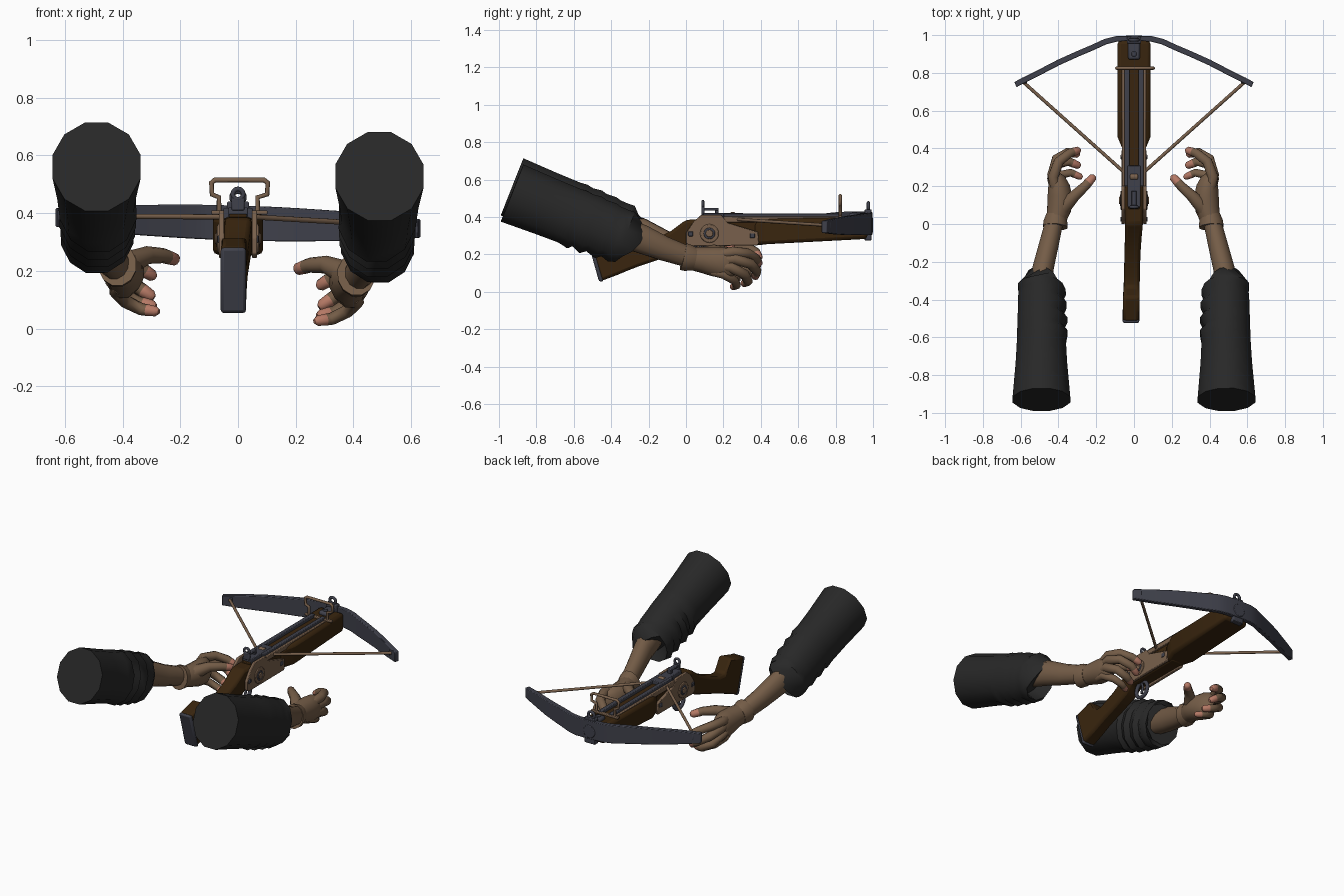
import bpy, math
from mathutils import Vector

old = bpy.data.objects.get("Cube")
if old:
    bpy.data.objects.remove(old)


def material(name, rgb):
    m = bpy.data.materials.new(name)
    m.use_nodes = True
    m.diffuse_color = (*rgb, 1)
    m.node_tree.nodes["Principled BSDF"].inputs["Base Color"].default_value = (*rgb, 1)
    return m


CLOTH = material("charcoal cloth", (.021, .021, .021))
GLOVE = material("brown leather", (.175, .108, .063))
SKIN = material("skin", (.46, .19, .13))
WOOD = material("dark wood", (.041, .0185, .0045))
STEEL = material("blue steel", (.05, .052, .07))
TAN = material("bronze", (.19, .118, .072))


def finish(ob, mat, angle=40, bevel=0):
    ob.data.materials.append(mat)
    if bevel:
        b = ob.modifiers.new("bevel", "BEVEL")
        b.width, b.segments = bevel, 2
    bpy.ops.object.select_all(action="DESELECT")
    ob.select_set(True)
    bpy.context.view_layer.objects.active = ob
    bpy.ops.object.shade_smooth_by_angle(angle=math.radians(angle))
    return ob


def skin_rings(name, rings, mat, angle=40, bevel=0):
    """Join equal-sized rings of points into a capped solid."""
    n = len(rings[0])
    faces = [tuple(range(n)), tuple(range(len(rings) * n - n, len(rings) * n))]
    for i in range(len(rings) - 1):
        for j in range(n):
            k = (j + 1) % n
            faces.append((i * n + j, i * n + k, i * n + n + k, i * n + n + j))
    me = bpy.data.meshes.new(name)
    me.from_pydata([tuple(p) for r in rings for p in r], [], faces)
    ob = bpy.data.objects.new(name, me)
    bpy.context.collection.objects.link(ob)
    bpy.context.view_layer.objects.active = ob
    bpy.ops.object.select_all(action="DESELECT")
    ob.select_set(True)
    bpy.ops.object.mode_set(mode="EDIT")
    bpy.ops.mesh.select_all(action="SELECT")
    bpy.ops.mesh.normals_make_consistent(inside=False)
    bpy.ops.object.mode_set(mode="OBJECT")
    return finish(ob, mat, angle, bevel)


def loft(name, path, radii, mat, sides=12, angle=50):
    """Elliptical rings square to a path; radii are (across, upright)."""
    pts = [Vector(p) for p in path]
    rings = []
    for i, p in enumerate(pts):
        t = pts[min(i + 1, len(pts) - 1)] - pts[max(i - 1, 0)]
        q = t.to_track_quat("Z", "Y")
        a, b = radii[i]
        rings.append([p + q @ Vector((a * math.cos(u), b * math.sin(u), 0))
                      for u in (math.tau * (j + .5) / sides for j in range(sides))])
    return skin_rings(name, rings, mat, angle)


def box(name, x, y, z, mat, bevel=.004):
    rings = [[(x[0], v, z[0]), (x[1], v, z[0]), (x[1], v, z[1]), (x[0], v, z[1])] for v in y]
    return skin_rings(name, rings, mat, 30, bevel)


def plate(name, outline, x0, x1, mat, bevel=.004):
    return skin_rings(name, [[(x, y, z) for y, z in outline] for x in (x0, x1)], mat, 30, bevel)


def disc(name, loc, r, depth, mat, rot=(0, math.pi / 2, 0)):
    bpy.ops.mesh.primitive_cylinder_add(vertices=20, radius=r, depth=depth, location=loc, rotation=rot)
    bpy.context.object.name = name
    return finish(bpy.context.object, mat, 40, .004)


def hoop(name, loc, r, thick, mat, rot):
    bpy.ops.mesh.primitive_torus_add(major_radius=r, minor_radius=thick, major_segments=20,
                                     minor_segments=8, location=loc, rotation=rot)
    bpy.context.object.name = name
    return finish(bpy.context.object, mat, 60)


def wire(name, path, r, mat):
    cu = bpy.data.curves.new(name, "CURVE")
    cu.dimensions, cu.bevel_depth, cu.bevel_resolution = "3D", r, 2
    cu.use_fill_caps = True
    sp = cu.splines.new("POLY")
    sp.points.add(len(path) - 1)
    for pt, co in zip(sp.points, path):
        pt.co = (*co, 1)
    ob = bpy.data.objects.new(name, cu)
    bpy.context.collection.objects.link(ob)
    cu.materials.append(mat)


# Arms: sleeve, forearm, fingerless glove
FINGERS = {
    "index": [(.405, .19, .2), (.418, .25, .212), (.388, .33, .205), (.33, .375, .178), (.285, .39, .15)],
    "middle": [(.405, .19, .17), (.422, .26, .175), (.398, .345, .15), (.338, .38, .112), (.29, .37, .08)],
    "ring": [(.405, .17, .14), (.422, .24, .132), (.398, .315, .092), (.338, .332, .056), (.285, .31, .045)],
    "pinky": [(.4, .14, .11), (.412, .2, .095), (.378, .26, .06), (.325, .272, .034), (.275, .25, .027)],
    "thumb": [(.39, .05, .18), (.355, .1, .2), (.305, .15, .222), (.25, .2, .22), (.208, .247, .207)],
}
SLEEVE = [(0, .158, .17), (.3, .141, .163), (.5, .134, .16), (.57, .138, .168), (.62, .126, .154),
          (.69, .137, .168), (.74, .123, .152), (.82, .134, .163), (.87, .122, .147),
          (.93, .129, .154), (.99, .122, .148), (1, .106, .13)]

for side, s in (("left", 1), ("right", -1)):
    def place(pts):
        lift = 0 if s > 0 else .033
        return [(s * (x + lift * .25 * (y + .925)), y, z + lift) for x, y, z in pts]

    a, b = Vector((.49, -.93, .528)), Vector((.486, -.32, .287))
    folds = [a.lerp(b, t) + Vector((.005 * (-1) ** i, 0, .004 * (-1) ** i)) * (t > .5)
             for i, (t, _, _) in enumerate(SLEEVE)]
    loft(side + "_sleeve", place(folds), [r[1:] for r in SLEEVE], CLOTH)
    loft(side + "_forearm", place([(.495, -.4, .34), (.477, -.24, .283), (.447, -.12, .232), (.41, .03, .18)]),
         [(.06, .085), (.058, .079), (.054, .067), (.048, .056)], GLOVE)
    loft(side + "_glove_cuff", place([(.41, -.015, .188), (.408, .01, .182), (.402, .045, .175)]),
         [(.067, .076), (.065, .074), (.056, .064)], GLOVE)
    loft(side + "_palm", place([(.405, .02, .18), (.388, .08, .172), (.383, .14, .163),
                                (.388, .195, .155), (.398, .24, .15), (.405, .268, .152)]),
         [(.054, .062), (.066, .07), (.068, .08), (.06, .085), (.045, .078), (.02, .055)], GLOVE)
    for name, path in FINGERS.items():
        base, end = Vector(path[-2]), Vector(path[-1])
        path = path[:-1] + [base.lerp(end, .4), end, end + (end - base).normalized() * .012]
        r = .022 if name == "pinky" else .027 if name == "thumb" else .0255
        scale = (1.7, 1.5, 1.15, .97, .93, .8, .4) if name == "thumb" else (1.15, 1.15, 1.08, .97, .93, .8, .4)
        f = loft(f"{side}_{name}_finger", place(path), [(r * k, r * k) for k in scale], GLOVE, 10)
        f.data.materials.append(SKIN)
        # bare fingertips: all faces past the fifth ring
        for p in f.data.polygons:
            if min(p.vertices) >= 40:
                p.material_index = 1


# Wooden stock: slanted sections of (top y, top z, bottom y, bottom z, half width, centre x)
def section(yt, zt, yb, zb, w, c=0):
    return [(c - w, yb, zb), (c + w, yb, zb), (c + w, yt, zt), (c - w, yt, zt)]


skin_rings("butt_stock", [section(*v) for v in (
    (-.52, .28, -.455, .057, .043, -.016), (-.385, .318, -.36, .093, .043, -.014),
    (-.335, .235, -.3, .118, .042, -.012), (-.28, .238, -.25, .137, .042, -.011),
    (-.16, .285, -.15, .17, .042, -.008),
    (-.08, .325, -.04, .21, .044, -.004), (0, .385, .02, .25, .047), (.42, .39, .42, .25, .05))],
    WOOD, 35, .016)
skin_rings("butt_plate", [section(-.528, .28, -.465, .054, .044, -.016),
                          section(-.505, .282, -.44, .054, .044, -.016)], STEEL, 35, .011)
skin_rings("fore_end", [section(y, t, y, b, w) for y, t, b, w in (
    (.36, .37, .25, .05), (.41, .385, .253, .066), (.46, .39, .256, .087), (.97, .4, .283, .087))],
    WOOD, 35, .018)

# Bolt channel
for x in (-.037, .037):
    box("channel_rail", (x - .013, x + .013), (.2, .83), (.38, .418), STEEL)
    box("channel_side_strip", (x * 1.5 - .008, x * 1.5 + .008), (.2, .83), (.37, .402), TAN)
box("channel_floor", (-.03, .03), (.08, .85), (.37, .398), WOOD)

# Receiver side plates with pivots and pins
OUTLINE = [(.0, .26), (.02, .245), (.38, .247), (.39, .26), (.385, .32), (.22, .37), (.19, .41),
           (.08, .41), (.04, .375), (.0, .315)]
for s in (-1, 1):
    plate("receiver_plate", OUTLINE, s * .048, s * .066, TAN)
    disc("pivot_rim", (s * .067, .125, .312), .05, .01, TAN)
    disc("pivot_ring", (s * .07, .125, .312), .031, .01, STEEL)
    disc("pivot_cap", (s * .074, .125, .312), .02, .01, TAN)
    for y, z in ((.025, .31), (.355, .3)):
        box("plate_pin", (s * .066 - .005, s * .066 + .005), (y - .013, y + .013), (z - .013, z + .013), STEEL)

# Lock, rear sight, string nut
box("lock_housing", (-.034, .034), (.09, .31), (.385, .42), STEEL)
disc("string_nut", (0, .25, .409), .019, .04, TAN)
box("rear_sight_arm", (-.014, .014), (.085, .175), (.435, .449), STEEL)
box("rear_sight_post", (-.022, .022), (.083, .1), (.41, .455), STEEL)
box("rear_sight_foot", (-.012, .012), (.155, .175), (.415, .447), STEEL)
hoop("rear_sight_ring", (0, .09, .466), .018, .008, STEEL, (math.pi / 2, 0, 0))

# Trigger and guard
hoop("trigger_guard", (0, .075, .205), .052, .012, STEEL, (0, math.pi / 2, 0))
wire("trigger", [(0, .075, .25), (0, .085, .215), (0, .07, .18)], .008, STEEL)

# Wire bracket over the channel
wire("front_bracket", [(-.066, .825, .38), (-.066, .825, .455), (-.09, .825, .465), (-.092, .825, .505),
                       (-.08, .825, .515), (.09, .825, .515), (.103, .825, .505), (.101, .825, .465),
                       (.068, .825, .455), (.068, .825, .38)], .009, TAN)
box("bracket_strap", (-.092, .102), (.815, .835), (.395, .41), TAN)

# Steel bow limbs, slightly rolled to one side
LIMB = [(0, .983, .06), (.09, .981, .06), (.15, .966, .059), (.22, .934, .057), (.3, .9, .054), (.4, .855, .05),
        (.5, .803, .044), (.57, .768, .038), (.628, .738, .032)]
bow = []
for s, part in ((-1, LIMB[:0:-1]), (1, LIMB)):
    for x, y, h in part:
        z, t, k = .366 - .03 * s * x, .014, .005
        bow.append([(s * x - s * k, y - t, z - h), (s * x + s * k, y + t, z - h),
                    (s * x + s * k, y + t, z + h), (s * x - s * k, y - t, z + h)])
skin_rings("bow_limbs", bow, STEEL, 35, .004)

# Bow mount
box("mount_strap", (-.032, .032), (.87, .975), (.39, .42), STEEL, .012)
box("mount_plate", (-.038, .038), (.955, .992), (.275, .44), STEEL)
disc("mount_boss", (0, .985, .355), .042, .028, STEEL, (math.pi / 2, 0, 0))
disc("strap_bolt", (0, .9, .42), .014, .012, STEEL, (0, 0, 0))
hoop("front_ring", (0, .975, .455), .021, .009, STEEL, (math.pi / 2, 0, 0))

# Drawn string and its end loops
for s in (-1, 1):
    z = .373 - .03 * s * .58
    wire("bow_string", [(s * .59, .755, z), (s * .05, .272, .387), (0, .24, .405)], .009, TAN)
    box("string_nock", (s * .58 - .014, s * .58 + .014), (.745, .775), (z - .018, z + .018), STEEL)
